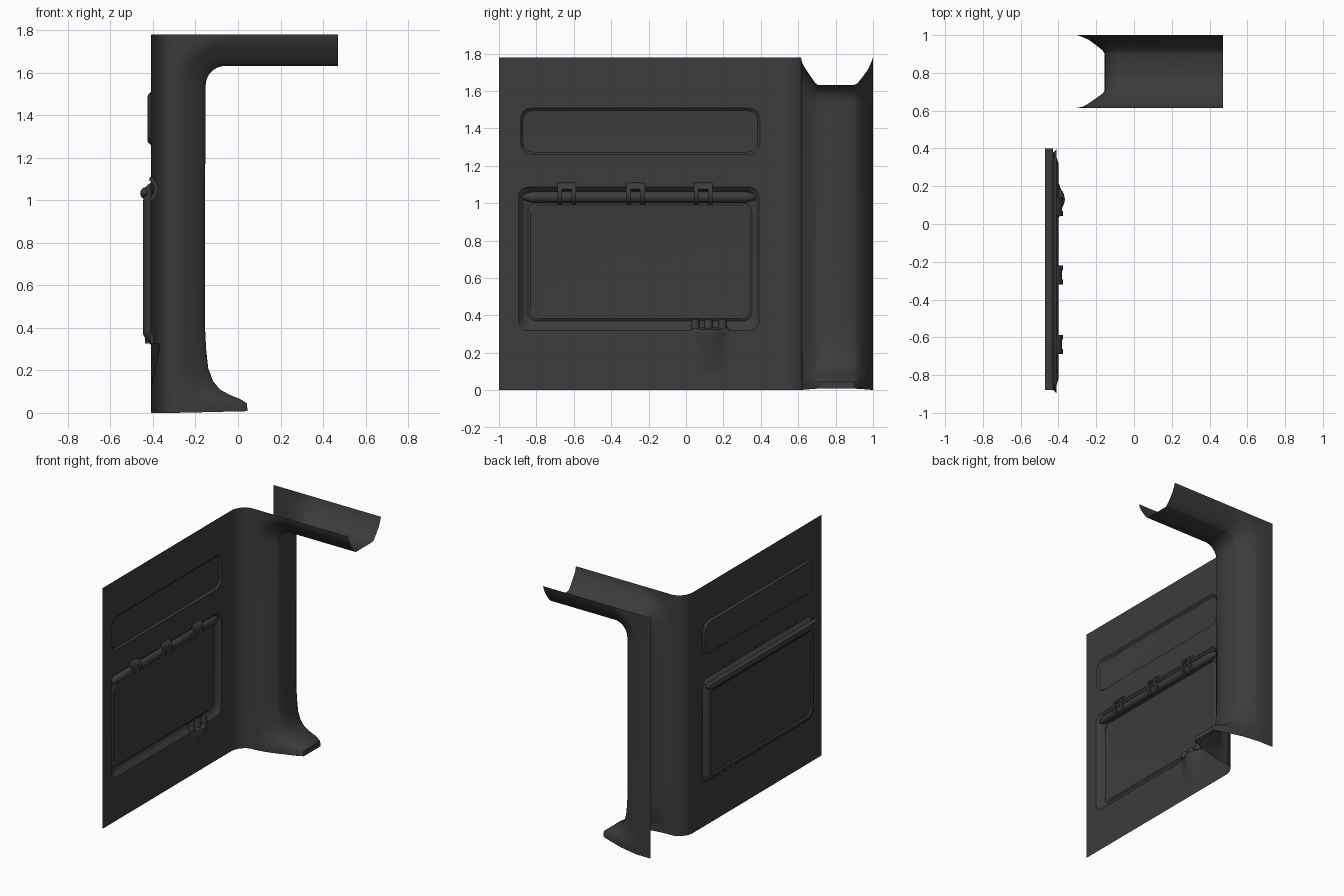
import bpy, bmesh, math
from mathutils import Vector

if "Cube" in bpy.data.objects:
    bpy.data.objects.remove(bpy.data.objects["Cube"])

WALL_X, TOP = -0.41, 1.78
dark = bpy.data.materials.new("dark_plastic")
dark.diffuse_color = (0.045, 0.045, 0.045, 1)
dark.use_nodes = True
dark.node_tree.nodes["Principled BSDF"].inputs["Base Color"].default_value = dark.diffuse_color


def finish(bm, name, facing=None, angle=35):
    """Weld, orient and smooth a bmesh, then link it as an object."""
    bmesh.ops.remove_doubles(bm, verts=bm.verts, dist=0.0005)
    bmesh.ops.dissolve_degenerate(bm, edges=bm.edges, dist=0.0002)
    bmesh.ops.recalc_face_normals(bm, faces=bm.faces)
    bm.normal_update()
    if facing:
        total = sum(f.normal.dot(Vector(facing)) * f.calc_area() for f in bm.faces)
        if total < 0:
            bmesh.ops.reverse_faces(bm, faces=bm.faces)
    me = bpy.data.meshes.new(name)
    bm.to_mesh(me)
    bm.free()
    me.materials.append(dark)
    ob = bpy.data.objects.new(name, me)
    bpy.context.collection.objects.link(ob)
    bpy.ops.object.select_all(action='DESELECT')
    ob.select_set(True)
    bpy.context.view_layer.objects.active = ob
    bpy.ops.object.shade_smooth_by_angle(angle=math.radians(angle))
    return ob


def bridge(bm, a, b, closed=False):
    n = len(a)
    for i in range(n if closed else n - 1):
        j = (i + 1) % n
        bm.faces.new((a[i], a[j], b[j], b[i]))


def grid(rows, name, facing=None, angle=35):
    """Surface through rows of points."""
    bm = bmesh.new()
    vr = [[bm.verts.new(p) for p in r] for r in rows]
    for a, b in zip(vr, vr[1:]):
        bridge(bm, a, b)
    return finish(bm, name, facing, angle)


def rounded_ring(bm, y0, y1, z0, z1, r, x, seg):
    pts = []
    corners = [(y1 - r, z1 - r), (y0 + r, z1 - r), (y0 + r, z0 + r), (y1 - r, z0 + r)]
    for k, (cy, cz) in enumerate(corners):
        for s in range(seg + 1):
            a = math.pi / 2 * (k + s / seg)
            pts.append(bm.verts.new((x, cy + r * math.cos(a), cz + r * math.sin(a))))
    return pts


# Wall sheet with two pressed recesses
bm = bmesh.new()
border = [bm.verts.new((WALL_X, y, z)) for y, z in ((-1, 0), (0.5, 0), (0.5, TOP), (-1, TOP))]
lower = [(-.895, .39, .32, 1.085, .05, WALL_X), (-.87, .372, .348, 1.06, .05, -.436),
         (-.845, .352, .37, 1.0, .05, -.446), (-.832, .338, .382, .99, .05, -.438),
         (-.81, .318, .405, .972, .04, -.44)]
upper = [(-.885, .395, 1.26, 1.51, .06, WALL_X), (-.873, .383, 1.272, 1.495, .055, -.424),
         (-.865, .375, 1.28, 1.487, .05, -.425)]
loops = [border]
for spec, seg in ((lower, 6), (upper, 3)):
    rings = [rounded_ring(bm, *s, seg) for s in spec]
    for a, b in zip(rings, rings[1:]):
        bridge(bm, a, b, True)
    bm.faces.new(rings[-1])
    loops.append(rings[0])
edges = []
for lp in loops:
    for i, v in enumerate(lp):
        w = lp[(i + 1) % len(lp)]
        edges.append(bm.edges.get((v, w)) or bm.edges.new((v, w)))
bmesh.ops.triangle_fill(bm, use_beauty=True, use_dissolve=False, edges=edges, normal=(1, 0, 0))
finish(bm, "wall_panel", (1, 0, 0), 15)

# Flat ledge behind the hinge rod
grid([[(x, y, 1.062) for x in (-.47, -.43)] for y in (-.88, .40)], "rod_ledge", (0, 0, 1))

# Rounded corner between wall and pillar
arc = [math.pi / 2 * s / 8 for s in range(9)]
grid([[(WALL_X + .10 * (1 - math.cos(a)), .5 + .115 * math.sin(a), z) for a in arc]
      for z in (0, TOP)], "wall_corner", (1, -1, 0))

# Pillar and top beam: one open channel swept from the flared foot round the bend
profile = [(.615, 0), (.621, .2), (.635, .38), (.665, .68), (.69, .92), (.705, 1), (.80, 1), (.90, 1),
           (.918, .93), (.945, .7), (.975, .42), (.992, .15), (1.0, 0)]
foot = [(.008, .045), (.045, .042), (.065, .01), (.085, -.04), (.11, -.085), (.15, -.118),
        (.21, -.14), (.30, -.15), (.40, -.155), (1.0, -.155)]
stations = []  # outer (x, z), inner (x, z)
for z, x in foot:
    stations.append(((-.30, z if z > .01 else 0), (x, z)))
cx, cz = -.06, 1.54
for a in sorted([math.pi / 2 * i / 10 for i in range(11)]
                + [math.atan2(.24, .25), math.atan2(.24, .35)]):
    c, s = math.cos(a), math.sin(a)
    stations.append(((cx - .24 * c, cz + .24 * s), (cx - .092 * c, cz + .092 * s)))
stations.append(((.47, TOP), (.47, 1.632)))


def edge_point(outer, limit):
    """Push the outer edge of the channel out to the flat side plate's border."""
    x, z = outer
    if z <= cz:
        return limit, z
    if x >= cx - 1e-5:
        return x, z
    dx, dz = x - cx, z - cz
    k = min((limit - cx) / dx, (TOP - cz) / dz if dz > 1e-6 else 99)
    return cx + dx * k, cz + dz * k


rows = []
for outer, inner in stations:
    row = [(outer[0] + (inner[0] - outer[0]) * t, y, outer[1] + (inner[1] - outer[1]) * t)
           for y, t in profile]
    a, b = edge_point(outer, -.31), edge_point(outer, WALL_X)
    rows.append([(a[0], .615, a[1])] + row + [(b[0], 1.0, b[1])])
grid(rows, "pillar_and_beam", (1, 0, 0), 50)

# Hinge rod with tapered ends
ROD_X, ROD_Z = -.43, 1.033
bm = bmesh.new()
rings = []
for y, r in ((-.88, .004), (-.86, .018), (-.82, .03), (.32, .03), (.36, .018), (.38, .004)):
    rings.append([bm.verts.new((ROD_X + r * math.cos(k * math.pi / 8), y,
                                ROD_Z + r * math.sin(k * math.pi / 8))) for k in range(16)])
for a, b in zip(rings, rings[1:]):
    bridge(bm, a, b, True)
bm.faces.new(rings[0])
bm.faces.new(rings[-1])
finish(bm, "hinge_rod")


def curved_strap(bm, a0, a1, y0, y1):
    """Thick arc curling over the rod, extruded along y."""
    angs = [math.radians(a0 + (a1 - a0) * i / 8) for i in range(9)]
    pts = [(-.427 + .05 * math.cos(a), 1.053 + .06 * math.sin(a)) for a in angs]
    pts += [(-.427 + .034 * math.cos(a), 1.053 + .042 * math.sin(a)) for a in reversed(angs)]
    a, b = ([bm.verts.new((x, y, z)) for x, z in pts] for y in (y0, y1))
    bridge(bm, a, b, True)
    bm.faces.new(a)
    bm.faces.new(b)


# Hinge clips: two curved legs joined by a curved bar above the rod
for i, y in enumerate((-.637, -.27, .093)):
    bm = bmesh.new()
    curved_strap(bm, -80, 75, y - .05, y - .025)
    curved_strap(bm, -80, 75, y + .025, y + .05)
    curved_strap(bm, 22, 75, y - .025, y + .025)
    finish(bm, f"hinge_clip_{i + 1}")

# Soft bulge under the panel
rows = []
for z, f in ((.10, 0), (.15, .2), (.20, .45), (.25, .72), (.29, .92), (.31, 1), (.325, .9), (.335, 0)):
    rows.append([(WALL_X + .001 + .043 * f * math.sin(math.pi * k / 14) ** 1.5,
                  .03 + .2 * k / 14, z) for k in range(15)])
grid(rows, "latch_bulge", (1, 0, 0), 50)

# Three latch studs
for i, y in enumerate((.05, .12, .195)):
    bm = bmesh.new()
    bmesh.ops.create_cone(bm, cap_ends=True, segments=14, radius1=.024, radius2=.02, depth=.05)
    bmesh.ops.translate(bm, verts=bm.verts, vec=(-.415, y, .352))
    finish(bm, f"latch_stud_{i + 1}")
